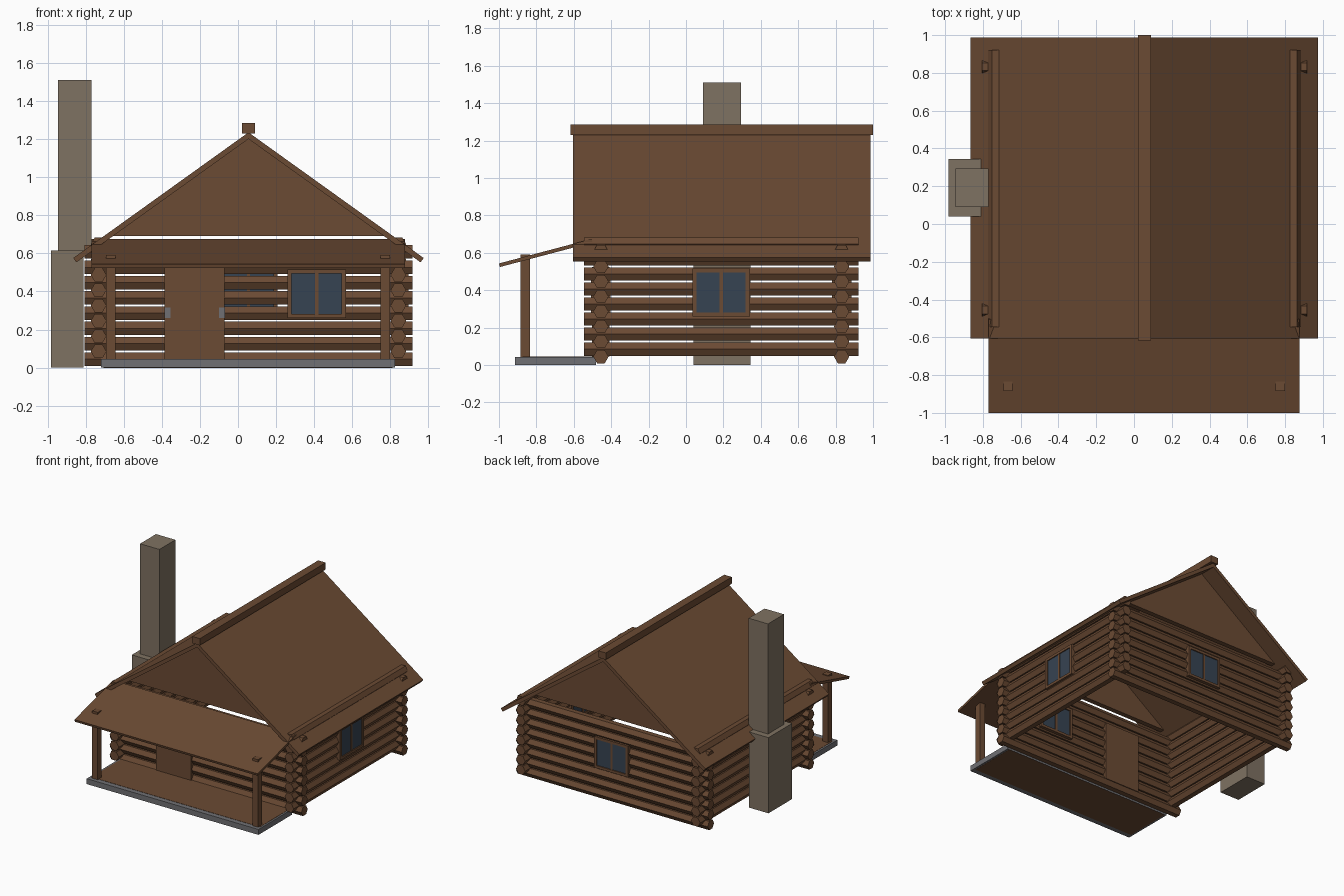
import bpy, bmesh, math
from mathutils import Vector

if "Cube" in bpy.data.objects:
    bpy.data.objects.remove(bpy.data.objects["Cube"])


def material(name, rgb):
    m = bpy.data.materials.new(name)
    m.diffuse_color = (*rgb, 1)
    m.use_nodes = True
    m.node_tree.nodes["Principled BSDF"].inputs["Base Color"].default_value = m.diffuse_color
    return m


BROWN = material("wood brown", (0.147, 0.069, 0.033))
STONE = material("chimney stone", (0.212, 0.168, 0.122))
GREY = material("slab grey", (0.162, 0.162, 0.172))
GLASS = material("window blue", (0.037, 0.056, 0.084))

CX = 0.055                      # centre line of the house
FRONT, BACK = -0.455, 0.832     # wall centre lines
LEFT, RIGHT = -0.732, 0.842
R, PITCH, ROWS = 0.041, 0.0803, 8


def prism(bm, pts, axis, a, b):
    """Extrude a 2D profile from a to b along x (profile y,z) or y (profile x,z)."""
    def put(p, t):
        return Vector((t, p[0], p[1])) if axis == "x" else Vector((p[0], t, p[1]))
    lo = [bm.verts.new(put(p, a)) for p in pts]
    hi = [bm.verts.new(put(p, b)) for p in pts]
    bm.faces.new(lo)
    bm.faces.new(hi)
    for i in range(len(pts)):
        j = (i + 1) % len(pts)
        bm.faces.new((lo[i], lo[j], hi[j], hi[i]))


def block(bm, x, y, z):
    prism(bm, [(x[0], z[0]), (x[1], z[0]), (x[1], z[1]), (x[0], z[1])], "y", *y)


def finish(bm, name, mat):
    bmesh.ops.recalc_face_normals(bm, faces=bm.faces[:])
    me = bpy.data.meshes.new(name)
    bm.to_mesh(me)
    bm.free()
    me.materials.append(mat)
    ob = bpy.data.objects.new(name, me)
    bpy.context.collection.objects.link(ob)
    return ob


def box(name, mat, x, y, z):
    bm = bmesh.new()
    block(bm, x, y, z)
    return finish(bm, name, mat)


def shape(name, mat, pts, axis, a, b):
    bm = bmesh.new()
    prism(bm, pts, axis, a, b)
    return finish(bm, name, mat)


# Log walls: stacked hexagonal logs, side walls half a log higher
def log_wall(name, axis, pos, z0, a, b):
    bm = bmesh.new()
    for k in range(ROWS):
        zc = z0 + k * PITCH
        hexagon = [(pos + R * math.cos(math.radians(60 * i)),
                    zc + R * math.sin(math.radians(60 * i))) for i in range(6)]
        prism(bm, hexagon, axis, a, b)
    finish(bm, name, BROWN)


log_wall("front_log_wall", "x", FRONT, 0.045, -0.806, 0.917)
log_wall("back_log_wall", "x", BACK, 0.045, -0.806, 0.917)
log_wall("left_log_wall", "y", LEFT, 0.085, -0.545, 0.922)
log_wall("right_log_wall", "y", RIGHT, 0.085, -0.545, 0.922)


# Windows: frame bars with a centre bar, glass set into the wall
def window(name, axis, pos, mid):
    def bar(bm, u0, u1, z0, z1, d):
        along, across = (mid + u0, mid + u1), (pos - d, pos + d)
        if axis == "x":
            block(bm, along, across, (z0, z1))
        else:
            block(bm, across, along, (z0, z1))
    bm = bmesh.new()
    for u in (-0.153, 0.131):
        bar(bm, u, u + 0.022, 0.26, 0.515, 0.052)
    for z in (0.26, 0.494):
        bar(bm, -0.131, 0.131, z, z + 0.021, 0.052)
    bar(bm, -0.009, 0.009, 0.281, 0.494, 0.049)
    finish(bm, name + "_frame", BROWN)
    bm = bmesh.new()
    bar(bm, -0.14, 0.14, 0.27, 0.505, 0.044)
    finish(bm, name + "_glass", GLASS)


window("front_window", "x", FRONT, 0.413)
window("back_window", "x", BACK, CX)
window("right_window", "y", RIGHT, 0.188)

# Door with grey plates on both edges
box("door", BROWN, (-0.385, -0.07), (-0.503, -0.408), (0.045, 0.525))
for side, x in (("left", -0.386), ("right", -0.101)):
    box(f"door_plate_{side}", GREY, (x, x + 0.032), (-0.507, -0.5), (0.26, 0.315))

# Main roof: one folded profile with square-cut eaves
SLOPE, APEX, HALF, T = 0.717, 1.235, 0.92, 0.028
n = math.hypot(1, SLOPE)
eave = APEX - SLOPE * HALF
dx, dz = T * SLOPE / n, T / n
roof = [(CX - HALF, eave), (CX, APEX), (CX + HALF, eave),
        (CX + HALF - dx, eave - dz), (CX, APEX - T * n), (CX - HALF + dx, eave - dz)]
shape("main_roof", BROWN, roof, "y", -0.605, 0.987)
box("roof_ridge", BROWN, (CX - 0.034, CX + 0.034), (-0.618, 1.0), (1.23, 1.285))

# Gable triangles under both roof ends
for name, y in (("front_gable", FRONT), ("back_gable", BACK)):
    shape(name, BROWN, [(CX - 0.722, 0.69), (CX + 0.722, 0.69), (CX, 1.207)],
          "y", y - 0.02, y + 0.02)

# Porch roof, posts, slab and deck
shape("porch_roof", BROWN,
      [(-1.0, 0.543), (-0.505, 0.674), (-0.5, 0.655), (-0.995, 0.524)],
      "x", -0.77, 0.877)
for side, x in (("left", -0.667), ("right", 0.774)):
    box(f"porch_post_{side}", BROWN, (x - 0.025, x + 0.025), (-0.885, -0.835), (0.04, 0.592))
box("porch_slab", GREY, (-0.72, 0.825), (-0.915, -0.482), (0.0, 0.044))
box("porch_deck", BROWN, (-0.705, 0.81), (-0.875, -0.483), (-0.001, 0.046))

# Chimney on the left wall
box("chimney_base", STONE, (-0.983, -0.81), (0.04, 0.345), (0.0, 0.615))
box("chimney_stack", STONE, (-0.944, -0.77), (0.09, 0.295), (0.6, 1.51))
